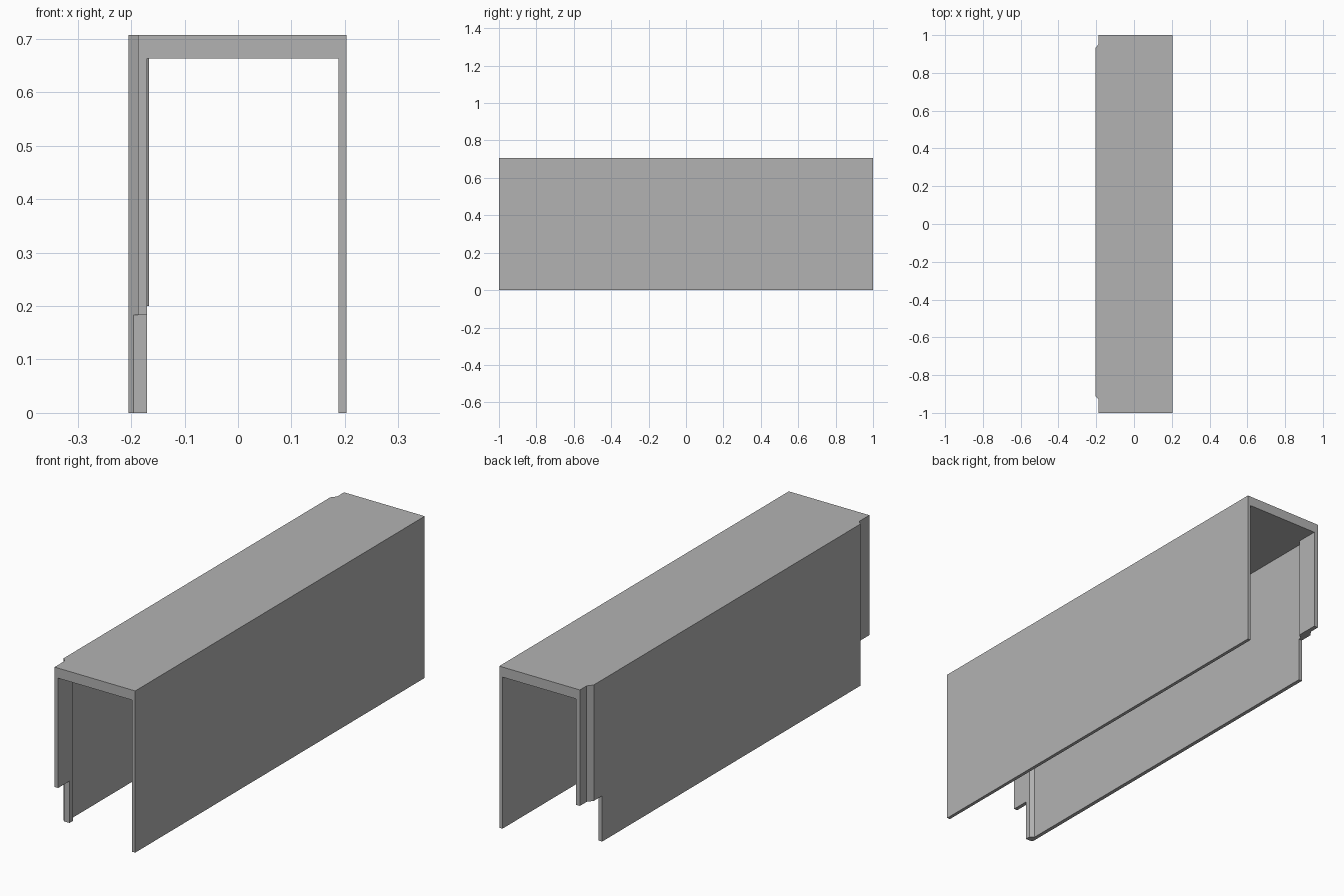
import bpy
import bmesh

cube = bpy.data.objects.get("Cube")
if cube:
    bpy.data.objects.remove(cube, do_unlink=True)

grey = bpy.data.materials.new("plain_grey")
grey.use_nodes = True
COLOUR = (0.45, 0.45, 0.45, 1)
grey.diffuse_color = COLOUR
grey.node_tree.nodes["Principled BSDF"].inputs["Base Color"].default_value = COLOUR


def prism(name, plan, bottom, top):
    """Extrude a plan outline upward into a closed solid."""
    bm = bmesh.new()
    face = bm.faces.new([bm.verts.new((x, y, bottom)) for x, y in plan])
    result = bmesh.ops.extrude_face_region(bm, geom=[face])
    verts = [v for v in result["geom"] if isinstance(v, bmesh.types.BMVert)]
    bmesh.ops.translate(bm, verts=verts, vec=(0, 0, top - bottom))
    bmesh.ops.recalc_face_normals(bm, faces=bm.faces)
    mesh = bpy.data.meshes.new(name)
    bm.to_mesh(mesh)
    bm.free()
    mesh.materials.append(grey)
    obj = bpy.data.objects.new(name, mesh)
    bpy.context.collection.objects.link(obj)
    return obj


def box_plan(x0, x1, y0, y1):
    return [(x0, y0), (x1, y0), (x1, y1), (x0, y1)]


def carve(target, cutter):
    """Subtract a cutter, then delete it."""
    cutter.hide_render = True
    mod = target.modifiers.new("carve", 'BOOLEAN')
    mod.operation = 'DIFFERENCE'
    mod.solver = 'EXACT'
    mod.object = cutter
    bpy.context.view_layer.objects.active = target
    bpy.ops.object.modifier_apply(modifier=mod.name)
    bpy.data.objects.remove(cutter, do_unlink=True)


# Outer shell: straight on one side, bulging between the ends on the other
shell_plan = [
    (0.203, -1), (0.203, 1),
    (-0.187, 1), (-0.187, 0.953), (-0.205, 0.93),
    (-0.205, -0.912), (-0.187, -0.93), (-0.187, -1),
]
cover = prism("channel_cover", shell_plan, 0, 0.707)

# Hollow inside, following the stepped wall
hollow_plan = [
    (0.188, -1.1), (0.188, 1.1),
    (-0.167, 1.1), (-0.167, 0.9), (-0.188, 0.885),
    (-0.188, -0.885), (-0.17, -0.898), (-0.17, -1.1),
]
carve(cover, prism("hollow_cutter", hollow_plan, -0.1, 0.663))

# Notches under both ends of the stepped wall
carve(cover, prism("front_notch_cutter", box_plan(-0.3, -0.1, -1.1, -0.921), -0.1, 0.183))
carve(cover, prism("back_notch_cutter", box_plan(-0.3, -0.1, 0.872, 1.1), -0.1, 0.2))
